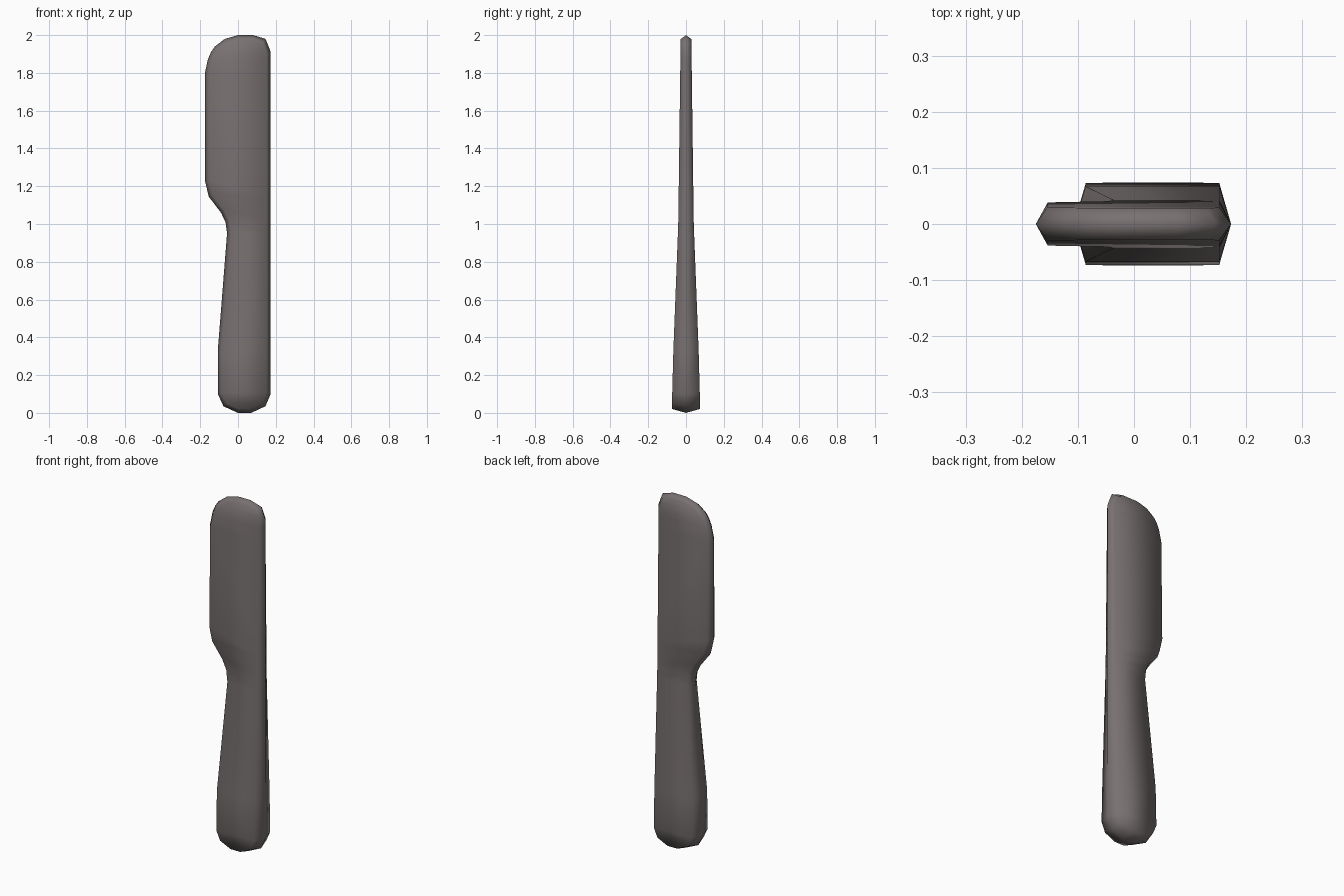
import bpy, bmesh
from mathutils import Vector

if "Cube" in bpy.data.objects:
    bpy.data.objects.remove(bpy.data.objects["Cube"])

# Silhouette rows: z, left x, right x
ROWS = [(0.0, 0.0, 0.07), (0.035, -0.077, 0.145), (0.10, -0.107, 0.173),
        (0.33, -0.107, 0.173), (0.95, -0.058, 0.173), (1.01, -0.066, 0.173),
        (1.06, -0.09, 0.173), (1.145, -0.155, 0.173), (1.23, -0.175, 0.173),
        (1.80, -0.175, 0.173), (1.87, -0.16, 0.173), (1.91, -0.143, 0.173),
        (1.94, -0.122, 0.162), (1.98, -0.07, 0.146), (2.0, 0.0, 0.08)]
BEVEL = 0.021


def half_thickness(z):
    stops = [(0.0, 0.074), (0.2, 0.072), (1.0, 0.041), (2.0, 0.028)]
    for (z0, t0), (z1, t1) in zip(stops, stops[1:]):
        if z <= z1:
            return t0 + (t1 - t0) * (max(z, z0) - z0) / (z1 - z0)
    return stops[-1][1]


# Counter-clockwise outline and its inward offset
n = len(ROWS)
outline = [Vector((r, z)) for z, l, r in ROWS] + [Vector((l, z)) for z, l, r in reversed(ROWS)]
count = len(outline)
inner = []
for i, p in enumerate(outline):
    d0 = (p - outline[i - 1]).normalized()
    d1 = (outline[(i + 1) % count] - p).normalized()
    n0, n1 = Vector((-d0.y, d0.x)), Vector((-d1.y, d1.x))
    inner.append(p + (n0 + n1) * (BEVEL / (1 + n0.dot(n1))))

# Rim at y = 0, broad faces front and back
bm = bmesh.new()
rim = [bm.verts.new((p.x, 0, p.y)) for p in outline]
for side in (-1, 1):
    face = [bm.verts.new((p.x, side * half_thickness(p.y), p.y)) for p in inner]
    for i in range(count):
        j = (i + 1) % count
        bm.faces.new((rim[i], rim[j], face[j], face[i]))
    for i in range(n - 1):
        bm.faces.new((face[i], face[i + 1], face[count - 2 - i], face[count - 1 - i]))
bmesh.ops.recalc_face_normals(bm, faces=bm.faces)
for f in bm.faces:
    f.smooth = True

mesh = bpy.data.meshes.new("spreader_knife")
bm.to_mesh(mesh)
bm.free()
mat = bpy.data.materials.new("warm grey")
mat.diffuse_color = (0.19, 0.165, 0.165, 1)
mat.use_nodes = True
mat.node_tree.nodes["Principled BSDF"].inputs["Base Color"].default_value = mat.diffuse_color
mesh.materials.append(mat)
knife = bpy.data.objects.new("spreader_knife", mesh)
bpy.context.collection.objects.link(knife)
